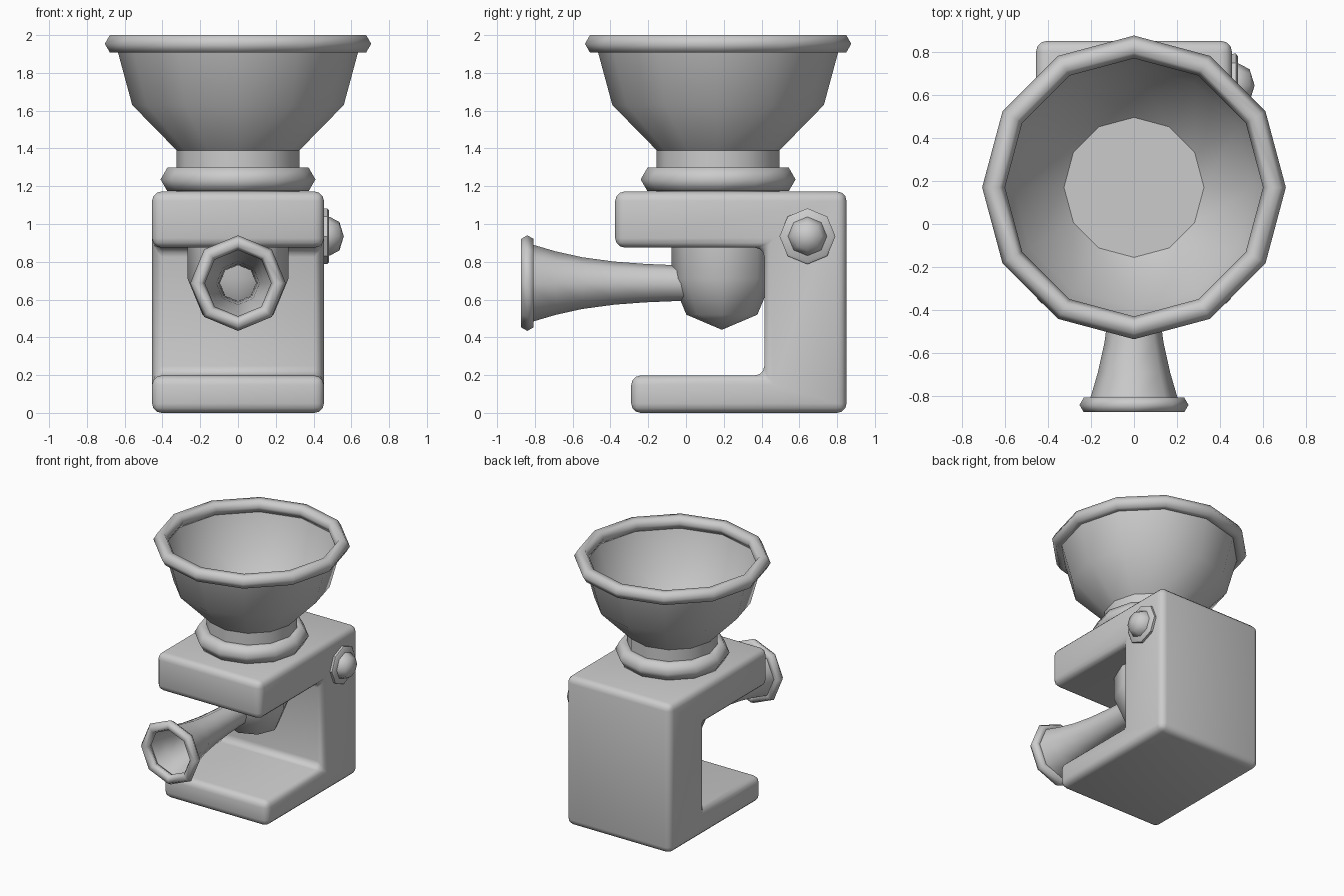
import bpy, bmesh
from math import pi, cos, sin, radians
from mathutils import Matrix

if "Cube" in bpy.data.objects:
    bpy.data.objects.remove(bpy.data.objects["Cube"])


def finish(bm, name, angle, matrix=Matrix()):
    bmesh.ops.recalc_face_normals(bm, faces=bm.faces)
    mesh = bpy.data.meshes.new(name)
    bm.to_mesh(mesh)
    bm.free()
    ob = bpy.data.objects.new(name, mesh)
    bpy.context.collection.objects.link(ob)
    ob.matrix_world = matrix
    bpy.ops.object.select_all(action='DESELECT')
    ob.select_set(True)
    bpy.context.view_layer.objects.active = ob
    bpy.ops.object.shade_smooth_by_angle(angle=radians(angle))
    return ob


def lathe(name, profile, sides, matrix, angle=65, closed=False):
    """Turn (radius, height) points around local z; radius 0 makes a tip."""
    bm = bmesh.new()
    rings = []
    for r, h in profile:
        if r == 0:
            rings.append([bm.verts.new((0, 0, h))] * sides)
        else:
            rings.append([bm.verts.new((r * cos(2 * pi * i / sides),
                                        r * sin(2 * pi * i / sides), h))
                          for i in range(sides)])
    pairs = list(zip(rings, rings[1:]))
    if closed:
        pairs.append((rings[-1], rings[0]))
    for a, b in pairs:
        for i in range(sides):
            j = (i + 1) % sides
            quad = list(dict.fromkeys((a[i], a[j], b[j], b[i])))
            bm.faces.new(quad)
    return finish(bm, name, angle, matrix)


def ring(name, major, minor, height, sides, matrix):
    """Torus with a six-sided cross-section."""
    section = [(major + minor * cos(k * pi / 3), height + minor * sin(k * pi / 3))
               for k in range(6)]
    return lathe(name, section, sides, matrix, closed=True)


# C-shaped body: side profile extruded across x, edges rounded
profile = [(-0.29, 0), (0.85, 0), (0.85, 1.172), (-0.375, 1.172),
           (-0.375, 0.875), (0.415, 0.875), (0.415, 0.198), (-0.29, 0.198)]
bm = bmesh.new()
face = bm.faces.new([bm.verts.new((-0.455, y, z)) for y, z in profile])
ext = bmesh.ops.extrude_face_region(bm, geom=[face])
bmesh.ops.translate(bm, vec=(0.91, 0, 0),
                    verts=[v for v in ext['geom'] if isinstance(v, bmesh.types.BMVert)])
bmesh.ops.recalc_face_normals(bm, faces=bm.faces)
bmesh.ops.bevel(bm, geom=bm.edges[:], offset=0.05, segments=3, profile=0.5,
                affect='EDGES')
finish(bm, "body", 50)

# Hopper: open bowl, neck with closed floor, rim and collar
hopper = Matrix.Translation((0, 0.17, 0))
lathe("hopper_bowl", [(0.325, 1.39), (0.56, 1.63), (0.648, 1.955)], 12, hopper)
lathe("hopper_neck", [(0.325, 1.17), (0.325, 1.39), (0, 1.39)], 12, hopper)
ring("hopper_rim", 0.652, 0.053, 1.954, 12, hopper)
ring("hopper_collar", 0.338, 0.072, 1.236, 12, hopper)

# Rounded chamber below the arm
lathe("chamber", [(0, 0.92), (0.267, 0.92), (0.267, 0.71), (0.188, 0.52), (0, 0.44)],
      8, Matrix.Translation((0, 0.19, 0)))

# Flared outlet tube facing forward with a ring at its mouth
outlet = Matrix.Translation((0, 0, 0.687)) @ Matrix.Rotation(pi / 2, 4, 'X')
lathe("outlet_horn", [(0.095, -0.03), (0.096, 0.08), (0.102, 0.22), (0.114, 0.38),
                      (0.137, 0.55), (0.168, 0.69), (0.212, 0.84)], 8, outlet)
ring("outlet_rim", 0.214, 0.039, 0.84, 8, outlet)

# Side knob on the right: washer and domed button
knob = Matrix.Translation((0.455, 0.643, 0.935)) @ Matrix.Rotation(pi / 2, 4, 'Y')
lathe("knob_washer", [(0, -0.02), (0.146, -0.02), (0.148, 0.018), (0.135, 0.028),
                      (0, 0.028)], 8, knob, 40)
lathe("knob_button", [(0, 0), (0.103, 0), (0.103, 0.03), (0.075, 0.082), (0, 0.105)],
      8, knob)
